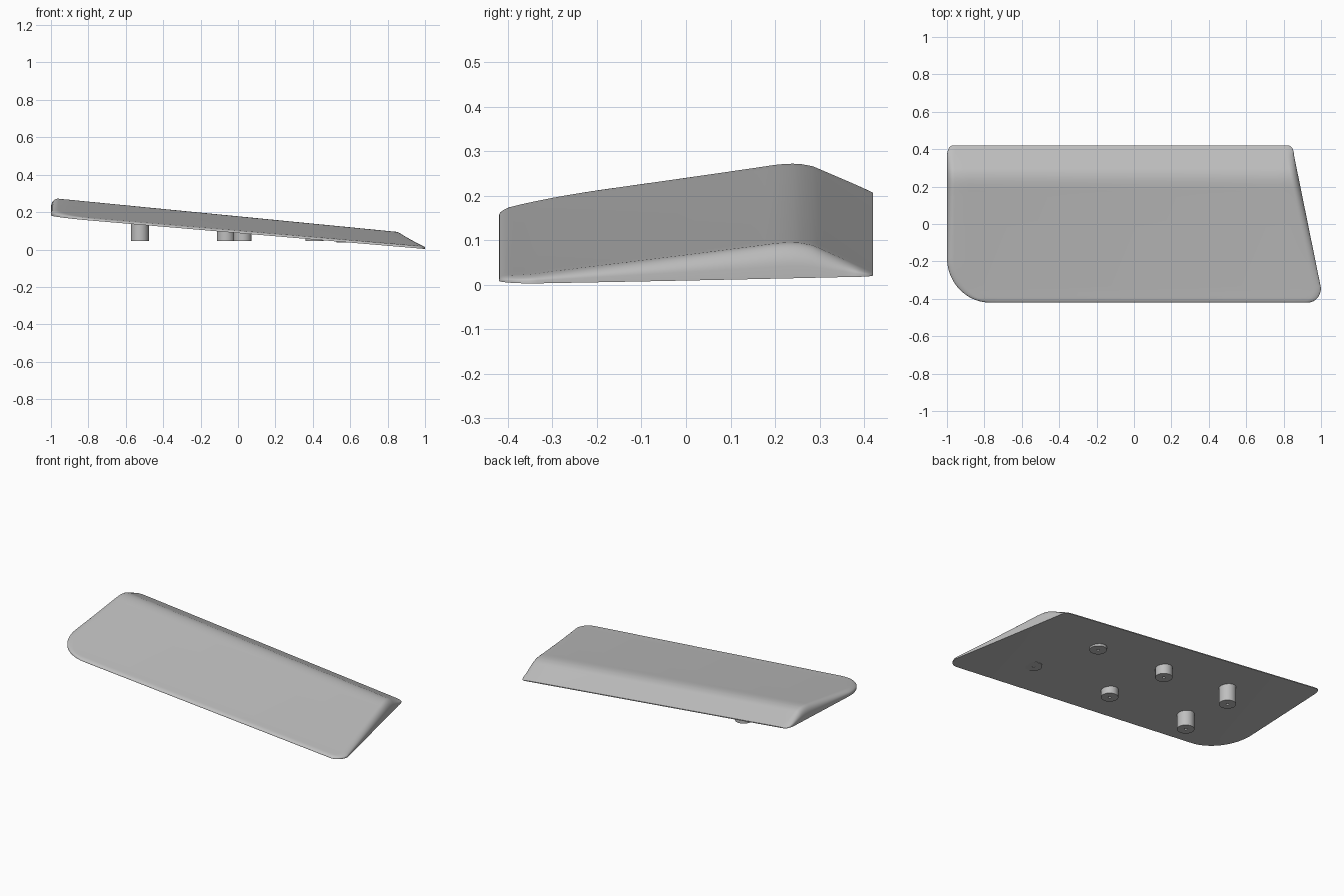
import bpy, bmesh, math

cube = bpy.data.objects.get("Cube")
if cube:
    bpy.data.objects.remove(cube)

grey = bpy.data.materials.new("plain grey")
grey.use_nodes = True
colour = (0.52, 0.52, 0.52, 1)
grey.diffuse_color = colour
grey.node_tree.nodes["Principled BSDF"].inputs["Base Color"].default_value = colour

HALF = 0.42      # half depth of the panel
FILLET = 0.04    # rounding of the top edge


def arc(u):
    return math.sqrt(max(0.0, 1 - u * u))


# Outline: big round front corner on one end, slanted other end
def left_edge(y):
    if y < -0.18:
        return -0.77 - 0.23 * arc((y + 0.18) / 0.24)
    if y > 0.36:
        return -0.97 - 0.03 * arc((y - 0.36) / 0.06)
    return -1.0


def right_edge(y):
    if y < -0.34:
        return 0.93 + 0.07 * arc((y + 0.34) / 0.08)
    if y > 0.37:
        return 0.825 + 0.03 * arc((y - 0.37) / 0.05)
    return 0.93 - 0.203 * y


# Underside: sloping along the length with a slight twist
def underside(x, y):
    return 0.003 + (1 - x) * (0.085 + 0.02 * (y + HALF))


# Thickness across the depth: long rise, soft ridge, short fall
PROFILE = [(-0.42, 0.012), (-0.35, 0.018), (0, 0.054), (0.17, 0.072), (0.2, 0.0755),
           (0.23, 0.077), (0.255, 0.0755), (0.285, 0.069), (0.42, 0.005)]


def thickness(y):
    for (a, ta), (b, tb) in zip(PROFILE, PROFILE[1:]):
        if y <= b + 1e-6:
            return ta + (tb - ta) * (y - a) / (b - a)
    return PROFILE[-1][1]


def fillet(d, radius, start):
    u = min(1.0, max(0.0, d / radius))
    return start + (1 - start) * arc(1 - u)


def finish(bm, name, angle):
    bmesh.ops.recalc_face_normals(bm, faces=bm.faces)
    mesh = bpy.data.meshes.new(name)
    bm.to_mesh(mesh)
    bm.free()
    obj = bpy.data.objects.new(name, mesh)
    bpy.context.collection.objects.link(obj)
    mesh.materials.append(grey)
    bpy.ops.object.select_all(action='DESELECT')
    obj.select_set(True)
    bpy.context.view_layer.objects.active = obj
    bpy.ops.object.shade_smooth_by_angle(angle=math.radians(angle))
    return obj


# Panel: matching top and bottom grids joined by a rim
def build_panel():
    rows, cols, edge = 72, 24, 8
    ys = [-HALF * math.cos(math.pi * j / rows) for j in range(rows + 1)]
    ramp = [FILLET * (1 - math.cos(math.pi / 2 * i / edge)) for i in range(edge)]
    bm = bmesh.new()
    top, bottom = [], []
    for y in ys:
        a, b = left_edge(y), right_edge(y)
        inner = [a + FILLET + (b - a - 2 * FILLET) * i / cols for i in range(cols + 1)]
        xs = [a + d for d in ramp] + inner + [b - d for d in reversed(ramp)]
        front = fillet(y + HALF, 0.025, 0.3)
        top_row, bottom_row = [], []
        for x in xs:
            ends = fillet(min(x - a, b - x), FILLET, 0.35)
            z = underside(x, y)
            bottom_row.append(bm.verts.new((x, y, z)))
            top_row.append(bm.verts.new((x, y, z + thickness(y) * front * ends)))
        top.append(top_row)
        bottom.append(bottom_row)

    def skin(strips):
        for r, s in zip(strips, strips[1:]):
            for i in range(len(r) - 1):
                bm.faces.new((r[i], r[i + 1], s[i + 1], s[i]))

    skin(top)
    skin(bottom)
    for k in (0, -1):
        skin([top[k], bottom[k]])
        skin([[r[k] for r in top], [r[k] for r in bottom]])
    return finish(bm, "sloped_panel", 40)


# Pegs: short round posts with a small blind hole in the foot
def build_peg(name, x, y, foot):
    root = underside(x, y) + 0.008
    outline = [(0.048, root), (0.048, foot), (0.008, foot), (0.008, foot + 0.015)]
    bm = bmesh.new()
    n = 32
    rings = []
    for r, z in outline:
        rings.append([bm.verts.new((x + r * math.cos(2 * math.pi * i / n),
                                    y + r * math.sin(2 * math.pi * i / n), z)) for i in range(n)])
    for r, s in zip(rings, rings[1:]):
        for i in range(n):
            k = (i + 1) % n
            bm.faces.new((r[i], r[k], s[k], s[i]))
    bm.faces.new(rings[0])
    bm.faces.new(rings[-1])
    return finish(bm, name, 30)


build_panel()
for side, y, xs in (("front", -0.18, (-0.525, 0.025, 0.575)),
                    ("back", 0.18, (-0.525, -0.065, 0.41))):
    for number, x in enumerate(xs, 1):
        foot = min(0.045, underside(x + 0.048, y) + 0.001)
        build_peg(f"{side}_peg_{number}", x, y, foot)
